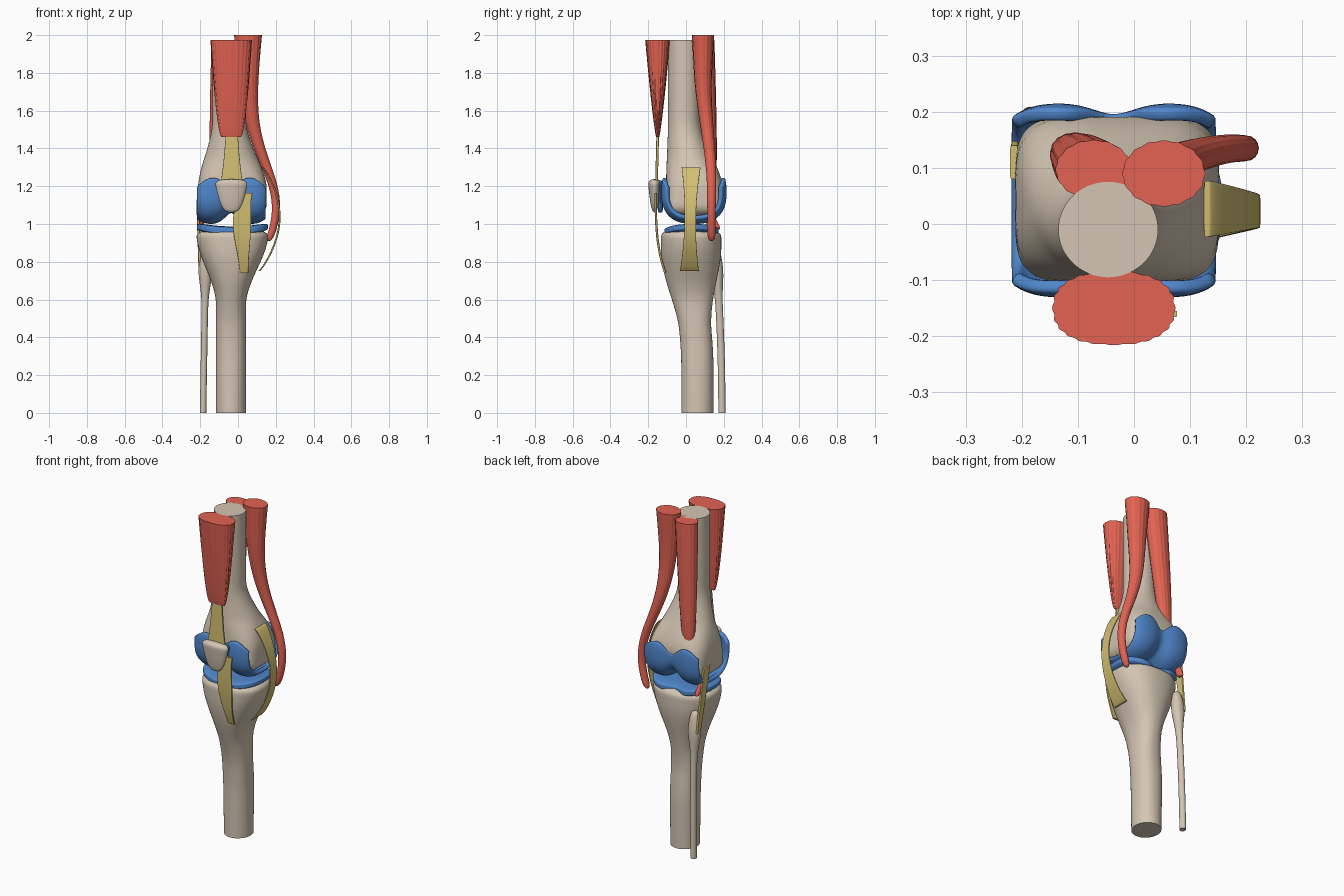
import bpy, bmesh, math

cube = bpy.data.objects.get("Cube")
if cube:
    bpy.data.objects.remove(cube)


def material(name, red, green, blue):
    colour = (red, green, blue, 1)
    mat = bpy.data.materials.new(name)
    mat.use_nodes = True
    mat.diffuse_color = colour
    mat.node_tree.nodes["Principled BSDF"].inputs["Base Color"].default_value = colour
    return mat


BONE = material("bone beige", .65, .56, .45)
MUSCLE = material("muscle red", .76, .125, .085)
CARTILAGE = material("cartilage blue", .08, .24, .6)
LIGAMENT = material("ligament yellow", .65, .52, .17)
MIDDLE = -.03                    # x of the joint's middle
ROUND, FLAT = (2, 2), (6, 6)     # section squareness, low end and upper part


def mix(start, end, factor):
    return start + (end - start) * factor


def ease(value, start, end):
    factor = min(1, max(0, (value - start) / (end - start)))
    return factor * factor * (3 - 2 * factor)


def bell(value, width):
    return math.exp(-(value / width) ** 2)


def signed_power(value, exponent):
    return math.copysign(abs(value) ** exponent, value)


def dome(distance, height):
    """Rounding factor near an end; a height of zero leaves a flat cut."""
    if distance >= height:
        return 1
    return max(.1, (1 - (1 - distance / height) ** 3) ** (1 / 3))


def finish(name, bm, mat):
    bmesh.ops.recalc_face_normals(bm, faces=bm.faces)
    mesh = bpy.data.meshes.new(name)
    bm.to_mesh(mesh)
    bm.free()
    mesh.materials.append(mat)
    ob = bpy.data.objects.new(name, mesh)
    bpy.context.collection.objects.link(ob)
    bpy.ops.object.select_all(action='DESELECT')
    ob.select_set(True)
    bpy.context.view_layer.objects.active = ob
    bpy.ops.object.shade_smooth_by_angle(angle=math.radians(40))
    return ob


def loft(name, mat, bottom, top, section, power=ROUND, ribs=0,
         low_dome=0, high_dome=0, shape=None):
    """section(t, z) gives centre x, centre y, half width and half depth."""
    bm = bmesh.new()
    rings, levels = [], 48
    sides = max(64, ribs * 6)
    for level in range(levels + 1):
        t = (1 - math.cos(math.pi * level / levels)) / 2
        z = mix(bottom, top, t)
        x, y, width, depth = section(t, z)
        rounding = dome(z - bottom, low_dome) * dome(top - z, high_dome)
        exponent = 2 / mix(*power, min(1, t * 3))
        ring = []
        for side in range(sides):
            angle = math.tau * side / sides
            size = rounding * (1 - .03 * math.sin(ribs * angle / 2) ** 2)
            point = (x + size * width * signed_power(math.cos(angle), exponent),
                     y + size * depth * signed_power(math.sin(angle), exponent), z)
            ring.append(bm.verts.new(shape(*point) if shape else point))
        rings.append(ring)
    for lower, upper in zip(rings, rings[1:]):
        for i in range(sides):
            j = (i + 1) % sides
            bm.faces.new((lower[i], lower[j], upper[j], upper[i]))
    bm.faces.new(rings[0])
    bm.faces.new(rings[-1])
    return finish(name, bm, mat)


# Thigh bone: round shaft flaring into two condyles with a notch between them
def femur_section(t, z):
    flare = ease(z, 1.55, 1.18)
    return (mix(-.046, MIDDLE, flare), mix(-.01, .044, flare),
            mix(.089, .182, flare), mix(.085, .15, flare))


def femur_notch(x, y, z):
    notch = bell(x - MIDDLE, .06) * ease(z, 1.25, 1.05)
    return x, mix(y, .045, notch * .1), z + notch * .06


loft("femur", BONE, 1.03, 1.975, femur_section, power=(5.5, 2),
     low_dome=.09, shape=femur_notch)


# Femoral cartilage: a curved shell wrapping the condyles front to back
def shell_point(across, along):
    groove, edge = bell(across, .3), across ** 6
    reach = .42 - .3 * across ** 4 - .3 * groove
    angle = mix(-reach, math.pi + reach, along)
    depth = .162 - .02 * groove - .025 * edge
    drop = .16 - .06 * groove - .03 * edge
    return (MIDDLE - .006 + .177 * across,
            .042 - depth * signed_power(math.cos(angle), .77),
            1.17 - drop * signed_power(math.sin(angle), .77))


bm = bmesh.new()
count = 48
grid = [[bm.verts.new(shell_point(2 * column / count - 1, row / count))
         for row in range(count + 1)] for column in range(count + 1)]
for left, right in zip(grid, grid[1:]):
    for row in range(count):
        bm.faces.new((left[row], right[row], right[row + 1], left[row + 1]))
shell = finish("femoral_cartilage", bm, CARTILAGE)
solid = shell.modifiers.new("thickness", 'SOLIDIFY')
solid.thickness, solid.offset = .024, 0
bevel = shell.modifiers.new("soft_rim", 'BEVEL')
bevel.width, bevel.segments = .008, 2
bevel.limit_method, bevel.angle_limit = 'ANGLE', math.radians(50)


# Shin bone: the shaft widens towards its plateau
def tibia_section(t, z):
    width_flare, depth_flare = ease(z, .57, .95), ease(z, .43, .88)
    return (mix(-.037, MIDDLE, width_flare), mix(.06, .027, ease(z, .25, .75)),
            mix(.079, .19, width_flare), mix(.085, .16, depth_flare))


loft("tibia", BONE, 0, .975, tibia_section, power=(2, 2.3), high_dome=.05)


# Tibial cartilage: shallow dish with raised sides and a rear notch
def dish(x, y, z):
    offset = x - MIDDLE
    return x, y - max(0, y) * .18 * bell(offset, .06), z + .7 * offset * offset


loft("tibial_cartilage", CARTILAGE, .935, .987,
     lambda t, z: (MIDDLE, .035, .188, .15),
     power=(2.5, 2.5), low_dome=.02, high_dome=.02, shape=dish)


# Thin outer bone of the lower leg, with a swollen head
def fibula_section(t, z):
    head = bell(z - .76, .11)
    return (mix(-.185, -.17, t), mix(.19, .155, t * t),
            .017 + .02 * head, .019 + .014 * head)


loft("fibula", BONE, 0, .87, fibula_section, high_dome=.06)

# Kneecap, pointed at the bottom, and its rear lining
loft("patella", BONE, 1.06, 1.237,
     lambda t, z: (-.035, -.166, .09 * t ** .35, .036 * t ** .4),
     low_dome=.02, high_dome=.04)
loft("patella_cartilage", CARTILAGE, 1.06, 1.23,
     lambda t, z: (-.035, -.136, .078 * t ** .4, .013),
     low_dome=.02, high_dome=.03)

# Tendons and ligaments: flat straps
loft("quadriceps_tendon", LIGAMENT, 1.22, 1.5,
     lambda t, z: (-.033, mix(-.156, -.149, t), mix(.062, .03, t ** .6), .007),
     power=FLAT)
loft("patellar_tendon", LIGAMENT, .74, 1.165,
     lambda t, z: (mix(.033, .01, t) + .045 * t ** 6,
                   -.16 + .05 * (1 - t) ** 3,
                   .022 + .026 * math.sin(math.pi * t ** 1.5), .006),
     power=FLAT)
loft("medial_ligament", LIGAMENT, .75, 1.3,
     lambda t, z: (mix(.11, .13, t) + .1 * abs(math.sin(math.pi * t)) ** .8,
                   mix(.018, .027, t), .005, .03 + .02 * (2 * t - 1) ** 2),
     power=FLAT)
loft("lateral_ligament", LIGAMENT, .75, 1.13,
     lambda t, z: (mix(-.202, -.214, t), mix(.172, .11, t), .007, mix(.016, .03, t)),
     power=FLAT)

# Muscles: ribbed bellies tapering downwards
loft("quadriceps_muscle", MUSCLE, 1.46, 1.975,
     lambda t, z: (-.036, -.15, mix(.05, .11, t ** .55), mix(.008, .066, t ** .8)),
     power=(2.4, 2.4), ribs=24)


def inner_section(t, z):
    radius = .02 + .054 * t * t
    return (.053 + .148 * bell(z - 1.09, .33), mix(.135, .09, ease(z, 1.2, 1.8)),
            radius, radius * mix(1.1, .8, t))


loft("inner_hamstring", MUSCLE, .91, 2, inner_section, ribs=16, low_dome=.07)
loft("outer_hamstring", MUSCLE, 1.2, 1.975,
     lambda t, z: (mix(-.115, -.072, t), mix(.138, .097, t),
                   .068 * (t + .01) ** .3, .053 * (t + .01) ** .3),
     ribs=16, low_dome=.03)
loft("rear_knee_muscle", MUSCLE, .97, 1.06,
     lambda t, z: (mix(-.19, -.2, t), mix(.165, .12, t), .015, .022),
     low_dome=.02, high_dome=.02)
